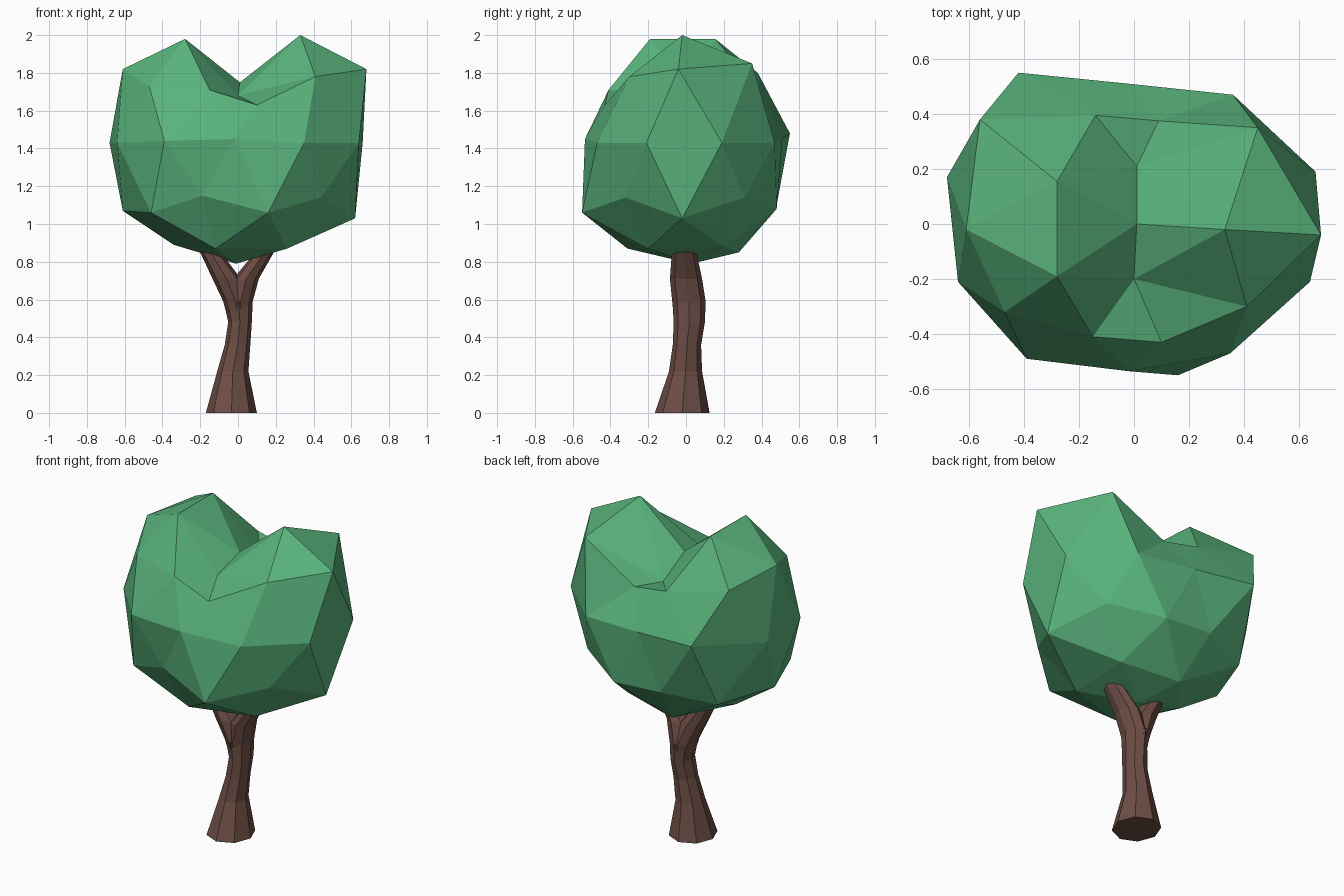
import bpy, bmesh
from math import sin, cos, radians, pi
from mathutils import Vector


def material(name, color):
    m = bpy.data.materials.new(name)
    m.diffuse_color = color
    return m


def make_object(name, bm, mat):
    bmesh.ops.recalc_face_normals(bm, faces=bm.faces[:])
    me = bpy.data.meshes.new(name)
    bm.to_mesh(me)
    bm.free()
    me.materials.append(mat)
    ob = bpy.data.objects.new(name, me)
    bpy.context.collection.objects.link(ob)
    return ob


def loft(name, rings, mat, sides=8):
    """Skin rings given as (x_min, x_max, y_min, y_max, z)."""
    bm = bmesh.new()
    loops = []
    for x0, x1, y0, y1, z in rings:
        loops.append([bm.verts.new(((x0 + x1) / 2 + (x1 - x0) / 2 * cos(2 * pi * k / sides),
                                    (y0 + y1) / 2 + (y1 - y0) / 2 * sin(2 * pi * k / sides), z))
                      for k in range(sides)])
    for a, b in zip(loops, loops[1:]):
        for k in range(sides):
            n = (k + 1) % sides
            bm.faces.new((a[k], a[n], b[n], b[k]))
    bm.faces.new(loops[0][::-1])
    bm.faces.new(loops[-1])
    return make_object(name, bm, mat)


green = material("leaf_green", (0.10, 0.45, 0.20, 1))
brown = material("bark_brown", (0.155, 0.076, 0.06, 1))

# Flared, slightly bent trunk
loft("trunk", [(-.17, .10, -.165, .125, 0), (-.11, .055, -.09, .085, .22),
               (-.07, .065, -.07, .08, .36), (-.052, .073, -.065, .10, .48),
               (-.075, .078, -.072, .104, .59)], brown)

# Two branches forking into the canopy
loft("left_branch", [(-.06, .06, -.06, .095, .52), (-.078, .05, -.073, .104, .59),
                     (-.135, .015, -.085, .085, .71), (-.20, -.09, -.075, .055, .85),
                     (-.24, -.15, -.06, .045, .95)], brown)
loft("right_branch", [(-.05, .07, -.06, .095, .52), (-.05, .078, -.073, .104, .59),
                      (-.025, .11, -.085, .085, .71), (.09, .19, -.075, .055, .85),
                      (.15, .24, -.06, .045, .95)], brown)

# Canopy: a sculpted icosphere. Each ring runs anticlockwise from +x;
# (elevation, first angle, moved vertex positions)
RINGS = [
    # dip between the lobes and the crown peaks
    (90, 0, [(.01, 0, 1.75)]),
    (58.28, 0, [(.33, -.02, 2.0), (.01, .21, 1.64), (-.28, .155, 1.98),
                (-.28, -.19, 1.98), (0, -.20, 1.68)]),
    # shoulder
    (26.57, 0, [(.68, -.04, 1.82), (.09, .375, 1.65), (-.56, .38, 1.80),
                (-.47, -.32, 1.73), (.10, -.43, 1.63)]),
    (31.72, 36, [(.45, .35, 1.85), (-.14, .395, 1.69), (-.61, -.02, 1.82),
                 (-.15, -.41, 1.71), (.41, -.30, 1.78)]),
    # widest ring
    (0, 18, [(.66, .19, 1.43), (.36, .47, 1.43), (-.02, .51, 1.45), (-.42, .55, 1.48),
             (-.68, .17, 1.43), (-.64, -.21, 1.43), (-.39, -.49, 1.44),
             (-.02, -.535, 1.45), (.35, -.47, 1.43), (.64, -.21, 1.43)]),
    # underside
    (-26.57, 36, [(.46, .31, 1.14), (-.16, .48, 1.10), (-.61, 0, 1.07),
                  (-.19, -.46, 1.15), (.44, -.32, 1.14)]),
    (-31.72, 0, [(.62, -.02, 1.03), (.16, .48, 1.08), (-.47, .36, 1.06),
                 (-.46, -.37, 1.06), (.16, -.55, 1.06)]),
    (-58.28, 36, [(.26, .20, .88), (-.10, .28, .85), (-.34, 0, .89),
                  (-.12, -.31, .87), (.26, -.20, .87)]),
    (-90, 0, [(-.01, .03, .79)]),
]
bm = bmesh.new()
moved = []
for elev, start, points in RINGS:
    e = radians(elev)
    for k, p in enumerate(points):
        a = radians(start) + 2 * pi * k / len(points)
        v = bm.verts.new((cos(e) * cos(a), cos(e) * sin(a), sin(e)))
        moved.append((v, Vector(p)))
bmesh.ops.convex_hull(bm, input=bm.verts[:])
for v, p in moved:
    v.co = p
make_object("canopy", bm, green)
